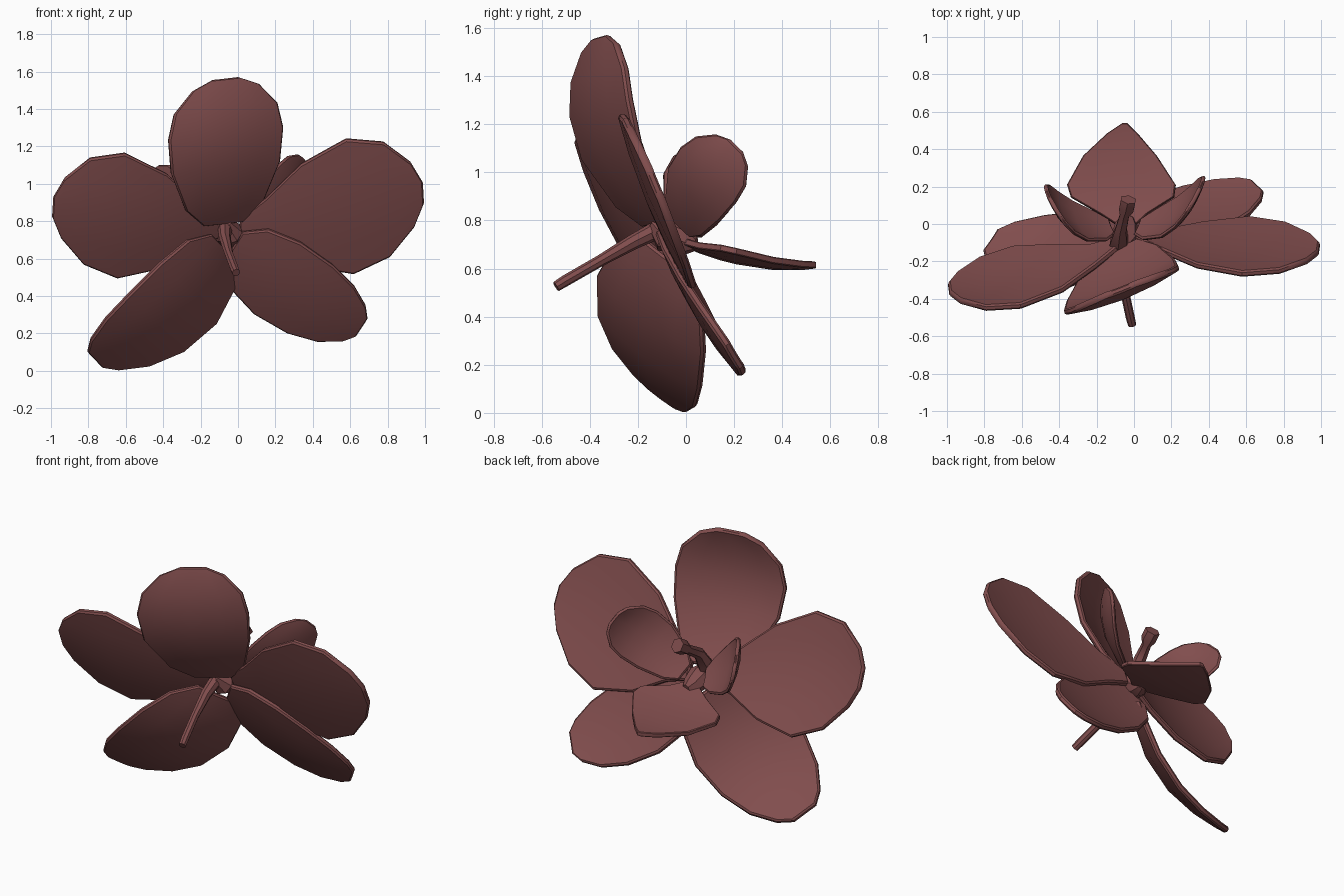
import bpy, bmesh
from mathutils import Vector as V

if "Cube" in bpy.data.objects:
    bpy.data.objects.remove(bpy.data.objects["Cube"])

mat = bpy.data.materials.new("petal_red")
mat.diffuse_color = (0.22, 0.075, 0.075, 1)
mat.use_nodes = True
mat.node_tree.nodes["Principled BSDF"].inputs["Base Color"].default_value = mat.diffuse_color


def finish(name, bm, thick=0):
    bmesh.ops.recalc_face_normals(bm, faces=bm.faces)
    me = bpy.data.meshes.new(name)
    bm.to_mesh(me)
    bm.free()
    ob = bpy.data.objects.new(name, me)
    bpy.context.collection.objects.link(ob)
    me.materials.append(mat)
    bpy.ops.object.select_all(action='DESELECT')
    ob.select_set(True)
    bpy.context.view_layer.objects.active = ob
    if thick:
        sol = ob.modifiers.new("thickness", 'SOLIDIFY')
        sol.thickness, sol.offset = thick, 0
        bev = ob.modifiers.new("rim", 'BEVEL')
        bev.width, bev.segments, bev.limit_method, bev.angle_limit = .009, 1, 'ANGLE', 1.0
        bpy.ops.object.modifier_apply(modifier=sol.name)
        bpy.ops.object.modifier_apply(modifier=bev.name)
    bpy.ops.object.shade_smooth_by_angle(angle=0.6)
    return ob


def grid_faces(bm, rows, closed=False):
    for a, b in zip(rows, rows[1:]):
        n = len(a)
        for i in range(n if closed else n - 1):
            j = (i + 1) % n
            bm.faces.new((a[i], a[j], b[j], b[i]))


# Outline profiles: (distance along the petal, half width)
BROAD = [(0, .34), (.13, .68), (.4, .95), (.63, 1), (.8, .9), (.94, .58), (1, .22)]
NARROW = [(0, .14), (.15, .36), (.35, .76), (.6, 1), (.8, .85), (.94, .48), (1, .15)]
OBLONG = [(0, .42), (.13, .82), (.35, 1), (.6, .96), (.8, .78), (.94, .5), (1, .25)]
LIP = [(0, .15), (.12, .45), (.28, .95), (.4, 1), (.68, .68), (.9, .28), (1, .04)]


def petal(name, profile, base, tip, side, bow, cup, thick=.035):
    """Cupped blade from base to tip; side is the half-width vector, bow bends the spine."""
    base, tip, side, bow = V(base), V(tip), V(side), V(bow)
    up = -bow.normalized() * cup
    bm = bmesh.new()
    rows = []
    for t, w in profile:
        mid = base.lerp(tip, t) + bow * 4 * t * (1 - t)
        rows.append([bm.verts.new(mid + side * w * s + up * (w * s) ** 2)
                     for s in (-1, -.55, 0, .55, 1)])
    grid_faces(bm, rows)
    return finish(name, bm, thick)


def tube(name, path, sides=8):
    """Tapered tube through (x, y, z, radius) points."""
    bm = bmesh.new()
    rows = []
    pts = [V(p[:3]) for p in path]
    for i, p in enumerate(path):
        d = pts[min(i + 1, len(pts) - 1)] - pts[max(i - 1, 0)]
        ring = bmesh.ops.create_circle(bm, segments=sides, radius=p[3])['verts']
        q = d.to_track_quat('Z', 'Y')
        for v in ring:
            v.co = q @ v.co + pts[i]
        rows.append(ring)
    grid_faces(bm, rows, True)
    bm.faces.new(rows[0])
    bm.faces.new(rows[-1])
    return finish(name, bm)


# Five large outer petals
petal("top_petal", BROAD, (-.08, -.13, .79), (-.07, -.35, 1.56),
      (.305, .12, .035), (.01, -.13, -.01), .04)
petal("left_petal", NARROW, (-.08, -.10, .77), (-.99, -.345, .88),
      (.02, -.157, .333), (0, -.078, -.01), .04)
petal("right_petal", NARROW, (.01, -.06, .765), (.99, -.13, .955),
      (-.02, -.15, .36), (0, -.048, .005), .03)
petal("lower_left_petal", OBLONG, (-.08, -.09, .66), (-.765, -.09, .065),
      (-.15, -.22, .16), (.08, -.085, -.06), .04)
petal("lower_right_petal", OBLONG, (-.03, -.05, .66), (.66, .2, .235),
      (.125, -.115, .19), (0, -.025, -.038), .025)

# Lip petal and the two cupped inner petals
petal("lip_petal", LIP, (-.04, -.01, .71), (-.05, .54, .615),
      (.29, 0, .02), (-.04, 0, -.035), .02, .028)
for name, m, dx, dy, dz in (("inner_right_petal", 1, 0, 0, .01),
                            ("inner_left_petal", -1, -.10, -.05, -.05)):
    petal(name, BROAD, (.02 * m + dx, -.02, .77), (.36 * m + dx, .21 + dy, 1.10 + dz),
          (-.05 * m, -.115, .115), (.055 * m, -.055, .01), .03, .022)

# Central column, heart of the flower and stem
tube("column", [(-.08, -.10, .79, .055), (-.07, -.03, .91, .035), (-.05, .05, .96, .028),
                (-.04, .08, .98, .045), (-.03, .13, 1.01, .045)], 6)
tube("flower_heart", [(-.07, -.13, .79, .035), (-.05, -.08, .74, .075),
                      (-.04, .0, .71, .06), (-.03, .04, .70, .03)])
tube("stem", [(-.07, -.10, .77, .04), (-.07, -.22, .71, .032), (-.05, -.36, .63, .024),
              (-.02, -.50, .55, .024), (-.01, -.54, .525, .022)])
